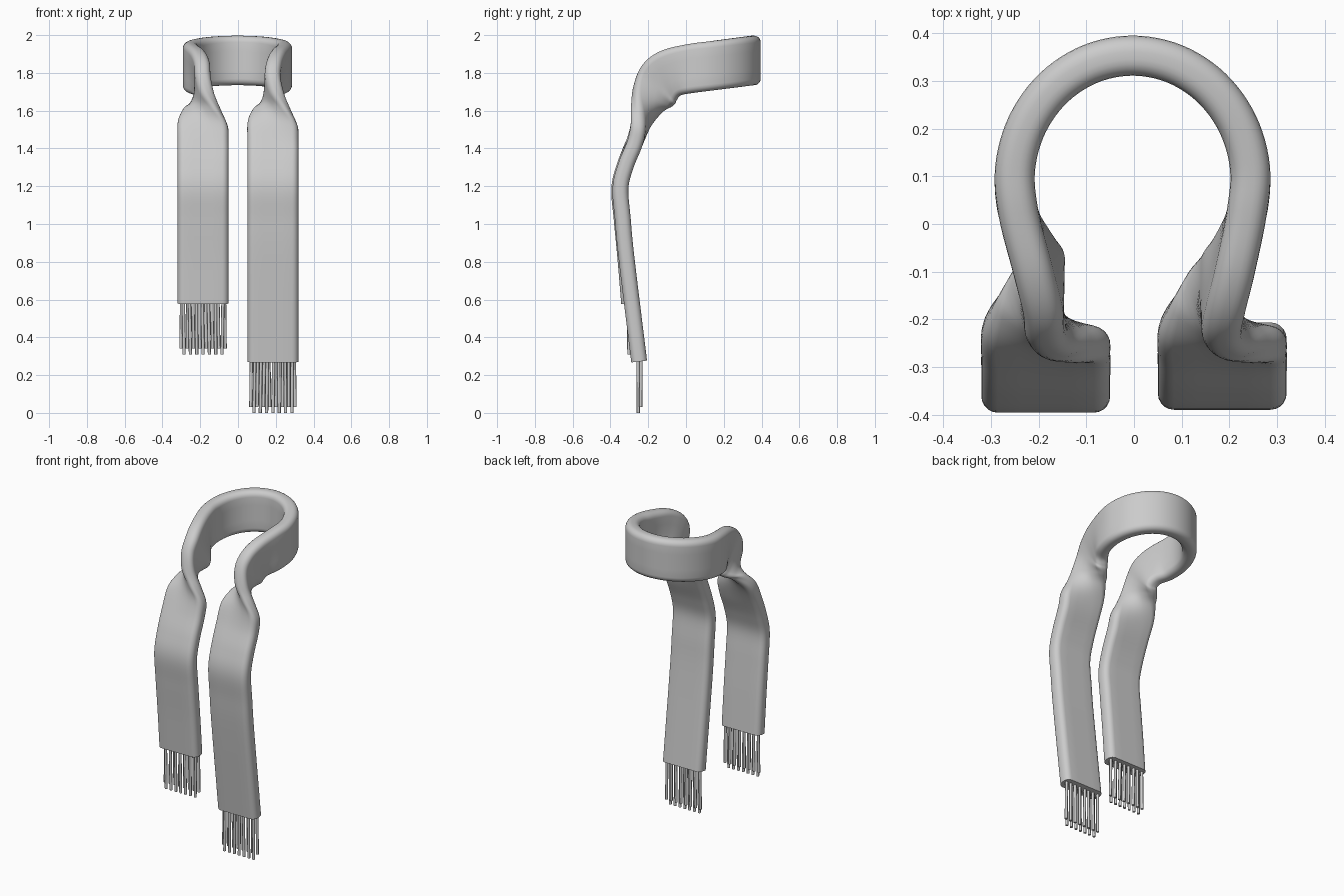
import bpy, bmesh, math, random
from mathutils import Vector as V

if "Cube" in bpy.data.objects:
    bpy.data.objects.remove(bpy.data.objects["Cube"])

random.seed(4)
THICK, CORNER, STEPS = 0.084, 0.034, 6


def finish(name, bm, angle=50):
    bmesh.ops.recalc_face_normals(bm, faces=bm.faces)
    me = bpy.data.meshes.new(name)
    bm.to_mesh(me)
    bm.free()
    ob = bpy.data.objects.new(name, me)
    bpy.context.collection.objects.link(ob)
    bpy.ops.object.select_all(action='DESELECT')
    ob.select_set(True)
    bpy.context.view_layer.objects.active = ob
    bpy.ops.object.shade_smooth_by_angle(angle=math.radians(angle))
    return ob


def tail(side, dy, end):
    """Edge pairs (upper, lower) from the neck through the twist to the hanging end."""
    st = [(V((side * .212, -.11, 1.925)), V((side * .207, -.03, 1.68))),
          (V((side * .192, -.20, 1.875)), V((side * .187, -.05, 1.655)))]
    cx = side * .185
    twist = [((.0, -.255, 1.80), (-.01, -.06, 1.635)),
             ((.03, -.28, 1.70), (-.045, -.085, 1.62)),
             ((.085, -.272, 1.61), (-.095, -.145, 1.60)),
             ((.13, -.258, 1.52), (-.132, -.215, 1.54))]
    for u, l in twist:
        st.append((V(u) + V((cx, 0, 0)), V(l) + V((cx, 0, 0))))
    # flat hanging part: (y, z)
    hang = [(-.27, 1.43), (-.318, 1.31), (-.347, 1.19), (-.335, 1.03), (-.315, .82)]
    for y, z in hang + [end]:
        st.append((V((cx + .135, y + dy, z)), V((cx - .135, y + dy, z))))
    return st


def neck():
    """Tilted loop round the neck, from left to right."""
    st = []
    for a in range(195, -16, -21):
        x = .2475 * math.cos(math.radians(a)) - .003
        y = .09 + .263 * math.sin(math.radians(a))
        z = 1.82 + .13 * y
        st.append((V((x, y, z + .131)), V((x, y, z - .131))))
    return st


def spline(p):
    """Catmull-Rom through the points."""
    p = [2 * p[0] - p[1]] + p + [2 * p[-1] - p[-2]]
    out = []
    for i in range(1, len(p) - 2):
        a, b, c, d = p[i - 1:i + 3]
        for k in range(STEPS):
            t = k / STEPS
            out.append(.5 * (2 * b + (c - a) * t + (2 * a - 5 * b + 4 * c - d) * t * t
                             + (3 * b - a - 3 * c + d) * t ** 3))
    return out + [p[-2]]


def section(width):
    """Rounded rectangle, width by THICK."""
    hw, ht, pts = width / 2 - CORNER, THICK / 2 - CORNER, []
    for q, (sx, sy) in enumerate([(1, 1), (-1, 1), (-1, -1), (1, -1)]):
        for k in range(6):
            a = math.pi / 2 * (q + k / 5)
            pts.append((sx * hw + CORNER * math.cos(a), sy * ht + CORNER * math.sin(a)))
        if q % 2 == 0:
            for f in (.5, 0, -.5):
                pts.append((sx * f * hw, sy * (ht + CORNER)))
    return pts


# scarf band: one sweep, left end -> neck -> right end
stations = tail(-1, -.006, (-.295, .58))[::-1] + neck() + tail(1, 0, (-.248, .272))
upper = spline([s[0] for s in stations])
lower = spline([s[1] for s in stations])
mid = [(u + l) / 2 for u, l in zip(upper, lower)]
bm = bmesh.new()
rings = []
for i, (u, l, m) in enumerate(zip(upper, lower, mid)):
    tangent = mid[min(i + 1, len(mid) - 1)] - mid[max(i - 1, 0)]
    w = (u - l).normalized()
    n = w.cross(tangent).normalized()
    rings.append([bm.verts.new(m + w * a + n * b) for a, b in section((u - l).length)])
for r, s in zip(rings, rings[1:]):
    for j in range(len(r)):
        k = (j + 1) % len(r)
        bm.faces.new((r[j], r[k], s[k], s[j]))
bm.faces.new(rings[0])
bm.faces.new(rings[-1])
finish("scarf_band", bm)


# fringe: two staggered rows of thin threads at each end
def thread(bm, a, b, r=.0085, n=8):
    loops = []
    for c in (a, b):
        loops.append([bm.verts.new(c + V((r * math.cos(2 * math.pi * k / n),
                                          r * math.sin(2 * math.pi * k / n), 0))) for k in range(n)])
    for k in range(n):
        j = (k + 1) % n
        bm.faces.new((loops[0][k], loops[0][j], loops[1][j], loops[1][k]))
    for lp in loops:
        bm.faces.new(lp)


def fringe(name, cx, y, ztop, zlow):
    bm = bmesh.new()
    for count, dy, lift in ((7, -.008, 0), (8, .008, .032)):
        for i in range(count):
            x = cx + (i - (count - 1) / 2) * .0335
            lean = random.uniform(-.006, .006)
            thread(bm, V((x + lean, y + dy, ztop + .03)), V((x, y + dy * .8, zlow + lift)))
    finish(name, bm)


fringe("left_fringe", -.185, -.296, .58, .31)
fringe("right_fringe", .185, -.246, .272, 0)
